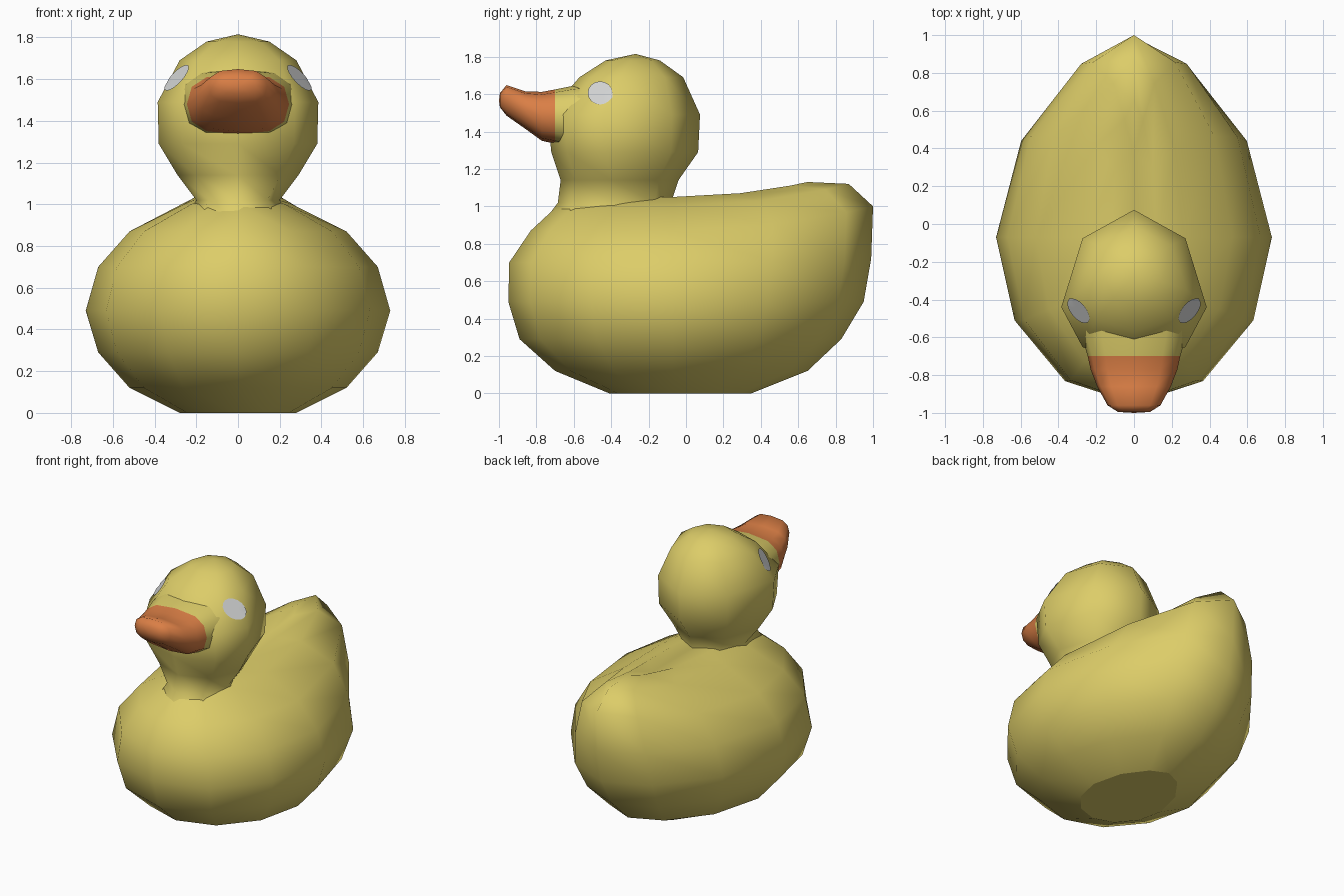
import bpy, bmesh, math
from mathutils import Vector
from mathutils.bvhtree import BVHTree

if "Cube" in bpy.data.objects:
    bpy.data.objects.remove(bpy.data.objects["Cube"])


def material(name, rgb):
    m = bpy.data.materials.new(name)
    m.diffuse_color = (*rgb, 1)
    m.use_nodes = True
    m.node_tree.nodes["Principled BSDF"].inputs["Base Color"].default_value = m.diffuse_color
    return m


YELLOW = material("yellow", (0.72, 0.61, 0.14))
ORANGE = material("orange", (0.70, 0.21, 0.06))
PALE = material("pale_grey", (0.66, 0.67, 0.67))


def loft(name, rings, mats, start=None, end=None, rule=None):
    """Skin a list of point rings; each end gets a fan to a point, or a flat cap."""
    bm = bmesh.new()
    vs = [[bm.verts.new(p) for p in r] for r in rings]
    n = len(rings[0])
    for a, b in zip(vs, vs[1:]):
        for i in range(n):
            bm.faces.new((a[i], a[(i + 1) % n], b[(i + 1) % n], b[i]))
    flat = []
    for ring, tip in ((vs[0], start), (vs[-1], end)):
        if tip is None:
            flat.append(bm.faces.new(ring))
        else:
            t = bm.verts.new(tip)
            for i in range(n):
                bm.faces.new((ring[i], ring[(i + 1) % n], t))
    bmesh.ops.recalc_face_normals(bm, faces=bm.faces)
    for f in bm.faces:
        f.smooth = f not in flat
        if rule:
            f.material_index = rule(f.calc_center_median())
    me = bpy.data.meshes.new(name)
    bm.to_mesh(me)
    bm.free()
    for m in mats:
        me.materials.append(m)
    ob = bpy.data.objects.new(name, me)
    bpy.context.collection.objects.link(ob)
    return ob


def level_ring(n, zf, zb, yf, yb, yc, hw, pinch=0.0):
    """Egg-shaped level ring, lifted from zf to zb towards the back."""
    pts = []
    for i in range(n):
        a = 2 * math.pi * i / n
        c, s = math.cos(a), math.sin(a)
        back = max(0, c) ** 2
        y = yc + c * ((yb - yc) if c > 0 else (yc - yf))
        pts.append((hw * s * (1 - pinch * back), y, zf + (zb - zf) * back))
    return pts


# Body with raised tail: front z, back z, front y, back y, half width
body_rows = [
    (0.00, 0.00, -0.41, 0.35, 0.28),
    (0.12, 0.12, -0.70, 0.65, 0.52),
    (0.29, 0.29, -0.89, 0.83, 0.67),
    (0.49, 0.49, -0.95, 0.95, 0.73),
    (0.70, 0.72, -0.945, 0.99, 0.67),
    (0.87, 1.00, -0.83, 1.00, 0.52),
    (1.00, 1.12, -0.69, 0.87, 0.26),
    (1.05, 1.13, -0.50, 0.65, 0.12),
]
loft("body", [level_ring(12, zf, zb, yf, yb, -0.07, w, 0.22)
              for zf, zb, yf, yb, w in body_rows], [YELLOW], end=(0, 0.38, 1.05))

# Neck and head: z, front y, back y, centre y, half width
head_rows = [
    (0.92, -0.76, -0.05, -0.38, 0.26),
    (1.02, -0.685, -0.08, -0.38, 0.20),
    (1.14, -0.67, -0.04, -0.40, 0.29),
    (1.29, -0.72, 0.065, -0.43, 0.38),
    (1.49, -0.74, 0.075, -0.44, 0.385),
    (1.69, -0.57, -0.015, -0.35, 0.28),
    (1.78, -0.43, -0.14, -0.30, 0.15),
]
head = loft("head_and_neck", [level_ring(8, z, z, yf, yb, yc, w)
                              for z, yf, yb, yc, w in head_rows],
            [YELLOW], end=(0, -0.27, 1.815))


# Bill: yellow root, orange from y = -0.7 forward
def bill_ring(y, hw, zb, zt, n=12):
    pts = []
    for i in range(n):
        a = 2 * math.pi * i / n
        c, s = math.cos(a), math.sin(a)
        x = hw * math.copysign(abs(c) ** 0.7, c)
        z = (zb + zt) / 2 + (zt - zb) / 2 * math.copysign(abs(s) ** 0.8, s)
        pts.append((x, y, z))
    return pts


bill_rows = [
    (-0.45, 0.30, 1.30, 1.66),
    (-0.60, 0.275, 1.31, 1.645),
    (-0.70, 0.245, 1.335, 1.625),
    (-0.77, 0.23, 1.35, 1.612),
    (-0.86, 0.195, 1.415, 1.615),
    (-0.96, 0.14, 1.485, 1.648),
    (-0.995, 0.085, 1.53, 1.605),
]
loft("bill", [bill_ring(*r) for r in bill_rows], [YELLOW, ORANGE],
     end=(0, -1.0, 1.565), rule=lambda c: int(c.y < -0.7))

# Eyes: thin round patches laid onto the head surface
bm = bmesh.new()
bm.from_mesh(head.data)
tree = BVHTree.FromBMesh(bm)


def on_head(side, y, z):
    hit, normal, _, _ = tree.ray_cast(Vector((side, y, z)), Vector((-side, 0, 0)))
    return hit + normal * 0.006


for side, label in ((1, "left"), (-1, "right")):
    rings = [[on_head(side, -0.457 + r * 0.066 * math.cos(k * math.pi / 8),
                      1.603 + r * 0.062 * math.sin(k * math.pi / 8)) for k in range(16)]
             for r in (1, 0.7, 0.35)]
    eye = loft(label + "_eye", rings, [PALE], end=on_head(side, -0.457, 1.603))
    # drop the hidden backing face and keep the patch facing outward
    em = bmesh.new()
    em.from_mesh(eye.data)
    bmesh.ops.delete(em, geom=[f for f in em.faces if len(f.verts) > 4], context='FACES_ONLY')
    for f in em.faces:
        f.normal_update()
        if f.normal.x * side < 0:
            f.normal_flip()
    em.to_mesh(eye.data)
    em.free()
bm.free()
